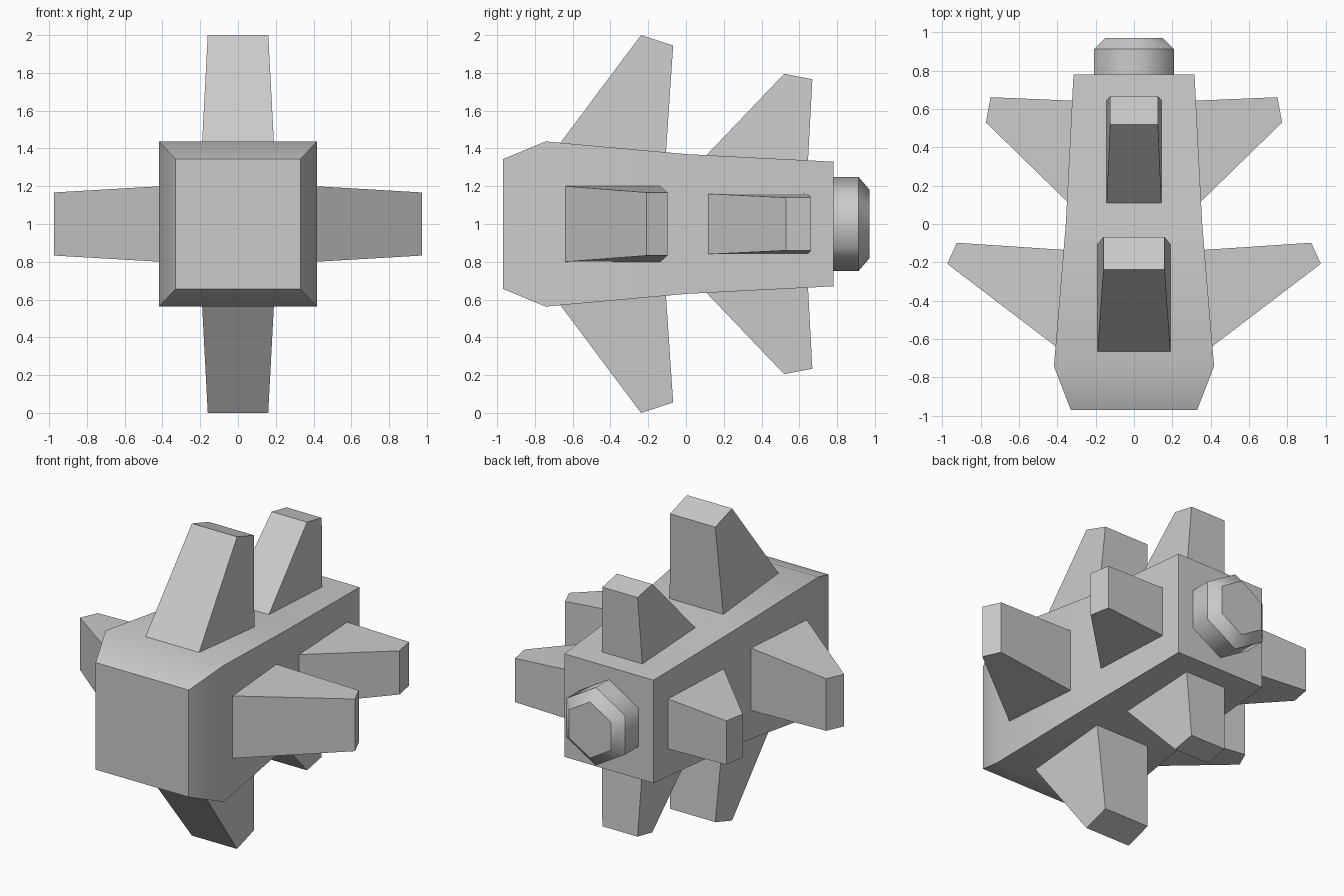
import bpy, bmesh, math
from mathutils import Vector

if "Cube" in bpy.data.objects:
    bpy.data.objects.remove(bpy.data.objects["Cube"])

GREY = (0.6, 0.6, 0.6, 1)
metal = bpy.data.materials.new("plain grey")
metal.use_nodes = True
metal.diffuse_color = GREY
metal.node_tree.nodes["Principled BSDF"].inputs["Base Color"].default_value = GREY


def loft(name, rings, smooth_angle=None, sharp_rings=False):
    """Skin equal-length rings of points and cap both ends."""
    bm = bmesh.new()
    loops = [[bm.verts.new(p) for p in ring] for ring in rings]
    n = len(loops[0])
    for a, b in zip(loops, loops[1:]):
        for i in range(n):
            face = bm.faces.new((a[i], a[(i + 1) % n], b[(i + 1) % n], b[i]))
            face.smooth = sharp_rings
    bm.faces.new(loops[0])
    bm.faces.new(loops[-1])
    bmesh.ops.recalc_face_normals(bm, faces=bm.faces)
    if sharp_rings:
        for loop in loops:
            for i in range(n):
                bm.edges.get((loop[i], loop[(i + 1) % n])).smooth = False
    mesh = bpy.data.meshes.new(name)
    bm.to_mesh(mesh)
    bm.free()
    mesh.materials.append(metal)
    obj = bpy.data.objects.new(name, mesh)
    bpy.context.collection.objects.link(obj)
    if smooth_angle:
        bpy.ops.object.select_all(action="DESELECT")
        obj.select_set(True)
        bpy.context.view_layer.objects.active = obj
        bpy.ops.object.shade_smooth_by_angle(angle=math.radians(smooth_angle))
    return obj


def rectangle(y, hx, hz):
    return [(sx * hx, y, 1 + sz * hz) for sx, sz in ((-1, -1), (1, -1), (1, 1), (-1, 1))]


def hexagon(y, r):
    turns = [math.radians(90 + 60 * i) for i in range(6)]
    return [(0.96 * r * math.cos(t), y, 1 + r * math.sin(t)) for t in turns]


# Tapered body with a chamfered nose
loft("body", [rectangle(-0.97, 0.33, 0.343), rectangle(-0.743, 0.418, 0.437),
              rectangle(0, 0.356, 0.37), rectangle(0.78, 0.316, 0.33)], smooth_angle=30)

# Six-sided rear nozzle
loft("nozzle", [hexagon(0.75, 0.25), hexagon(0.913, 0.25), hexagon(0.972, 0.18)],
     sharp_rings=True)


def fin(name, out, base, tip, base_half, tip_half):
    """base and tip hold (y, distance from the axis) for front and rear corners."""
    side = Vector((out.z, 0, -out.x))
    sunk = 0.15  # carries the root into the body

    def corner(yd, half, s):
        return out * yd[1] + side * half * s + Vector((0, yd[0], 1))

    order = ((0, -1), (0, 1), (1, 1), (1, -1))
    outer = [corner(tip[k], tip_half, s) for k, s in order]
    root = [corner(base[k], base_half, s) for k, s in order]
    inner = [r + (r - o) * sunk for r, o in zip(root, outer)]
    loft(name, [inner, outer])


# Four large front fins and four small rear fins
for label, s in (("upper", 1), ("lower", -1)):
    up = Vector((0, 0, s))
    fin(label + "_front_fin", up, ((-0.665, 0.43), (-0.106, 0.38)),
        ((-0.238, 1.0), (-0.068, 0.945)), 0.19, 0.16)
    fin(label + "_rear_fin", up, ((0.108, 0.364), (0.646, 0.34)),
        ((0.52, 0.795), (0.669, 0.766)), 0.143, 0.125)
for label, s in (("left", 1), ("right", -1)):
    across = Vector((s, 0, 0))
    fin(label + "_front_fin", across, ((-0.638, 0.41), (-0.135, 0.367)),
        ((-0.208, 0.975), (-0.098, 0.925)), 0.2, 0.167)
    fin(label + "_rear_fin", across, ((0.118, 0.35), (0.644, 0.324)),
        ((0.53, 0.773), (0.662, 0.749)), 0.16, 0.14)
